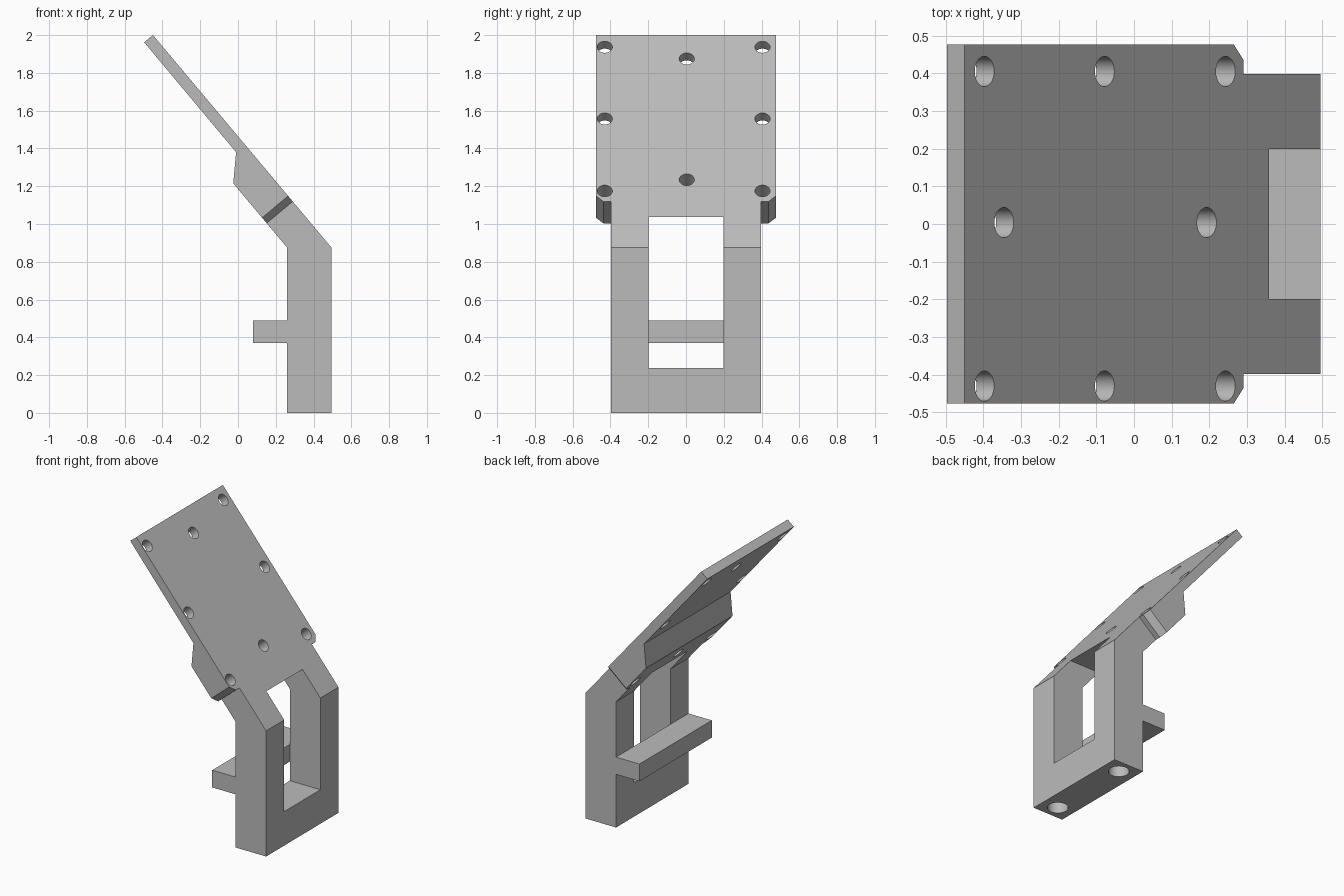
import bpy
import bmesh
import math
from mathutils import Matrix, Vector

if "Cube" in bpy.data.objects:
    bpy.data.objects.remove(bpy.data.objects["Cube"], do_unlink=True)

grey = bpy.data.materials.new("plain_grey")
grey.use_nodes = True
grey.diffuse_color = (0.5, 0.5, 0.5, 1)
grey.node_tree.nodes["Principled BSDF"].inputs["Base Color"].default_value = (0.5, 0.5, 0.5, 1)

# Frame of the tilted plate: U runs down the slope, N points out of its upper face
TOP_EDGE = Vector((-0.45, 0, 2.0))
FOOT_EDGE = Vector((0.495, 0, 0.875))
U = (FOOT_EDGE - TOP_EDGE).normalized()
Y = Vector((0, 1, 0))
N = U.cross(Y)
TILT = Matrix((U, Y, N)).transposed()


def prism(name, points, sweep):
    """Solid made by sweeping a flat outline along a vector."""
    bm = bmesh.new()
    face = bm.faces.new([bm.verts.new(p) for p in points])
    swept = bmesh.ops.extrude_face_region(bm, geom=[face])["geom"]
    bmesh.ops.translate(bm, vec=sweep, verts=[v for v in swept if isinstance(v, bmesh.types.BMVert)])
    bmesh.ops.recalc_face_normals(bm, faces=bm.faces)
    return finish(name, bm)


def side_prism(name, outline, half):
    return prism(name, [Vector((x, -half, z)) for x, z in outline], Y * half * 2)


def cylinder(name, centre, radius, length, rotation=Matrix.Identity(3)):
    bm = bmesh.new()
    bmesh.ops.create_cone(bm, cap_ends=True, segments=40, radius1=radius, radius2=radius, depth=length,
                          matrix=Matrix.Translation(centre) @ rotation.to_4x4())
    return finish(name, bm)


def finish(name, bm):
    mesh = bpy.data.meshes.new(name)
    bm.to_mesh(mesh)
    bm.free()
    mesh.materials.append(grey)
    obj = bpy.data.objects.new(name, mesh)
    bpy.context.collection.objects.link(obj)
    return obj


def cut(target, cutter):
    cutter.hide_render = True
    mod = target.modifiers.new("cut", "BOOLEAN")
    mod.operation = "DIFFERENCE"
    mod.solver = "EXACT"
    mod.object = cutter
    bpy.context.view_layer.objects.active = target
    bpy.ops.object.modifier_apply(modifier=mod.name)
    bpy.data.objects.remove(cutter, do_unlink=True)


# Whole bracket profile: upright, rear ledge, thick slope and thin plate
bracket = side_prism("angled_bracket", [
    (-0.45, 2.0), (0.495, 0.875), (0.495, 0), (0.26, 0),
    (0.26, 0.37), (0.08, 0.37), (0.08, 0.49), (0.26, 0.49),
    (0.26, 0.875), (-0.025, 1.215), (-0.01, 1.38), (-0.497, 1.962)], 0.476)

# Narrow the upright on both sides, leaving chamfered plate corners
for side in (-1, 1):
    outline = [(1.151, 0.398), (1.151, 0.436), (1.112, 0.476), (1.112, 0.6), (3, 0.6), (3, 0.398)]
    cut(bracket, prism("side_cutter",
                       [TOP_EDGE + U * u + Y * y * side - N * 1.5 for u, y in outline], N * 2))

# Window between the legs, stopping at the ledge
cut(bracket, side_prism("window_cutter", [
    (0.26, 0.237), (0.7, 0.237), (0.7, 1.038), (0.0, 1.038), (0.0, 0.8), (0.26, 0.8)], 0.199))

# Mounting holes straight through the plate
holes = [(x, y) for x in (-0.397, -0.078, 0.243) for y in (-0.43, 0.405)]
holes += [(-0.345, 0.004), (0.193, 0.004)]
for x, y in holes:
    centre = TOP_EDGE + U * ((x - TOP_EDGE.x) / U.x) + Y * y
    cut(bracket, cylinder("plate_hole_cutter", centre, 0.04, 0.6, TILT))

# Blind holes in the foot of each leg
for y in (-0.3, 0.3):
    cut(bracket, cylinder("foot_hole_cutter", Vector((0.378, y, 0)), 0.066, 0.8))

bpy.ops.object.select_all(action="DESELECT")
bracket.select_set(True)
bpy.context.view_layer.objects.active = bracket
bpy.ops.object.shade_smooth_by_angle(angle=math.radians(25))
